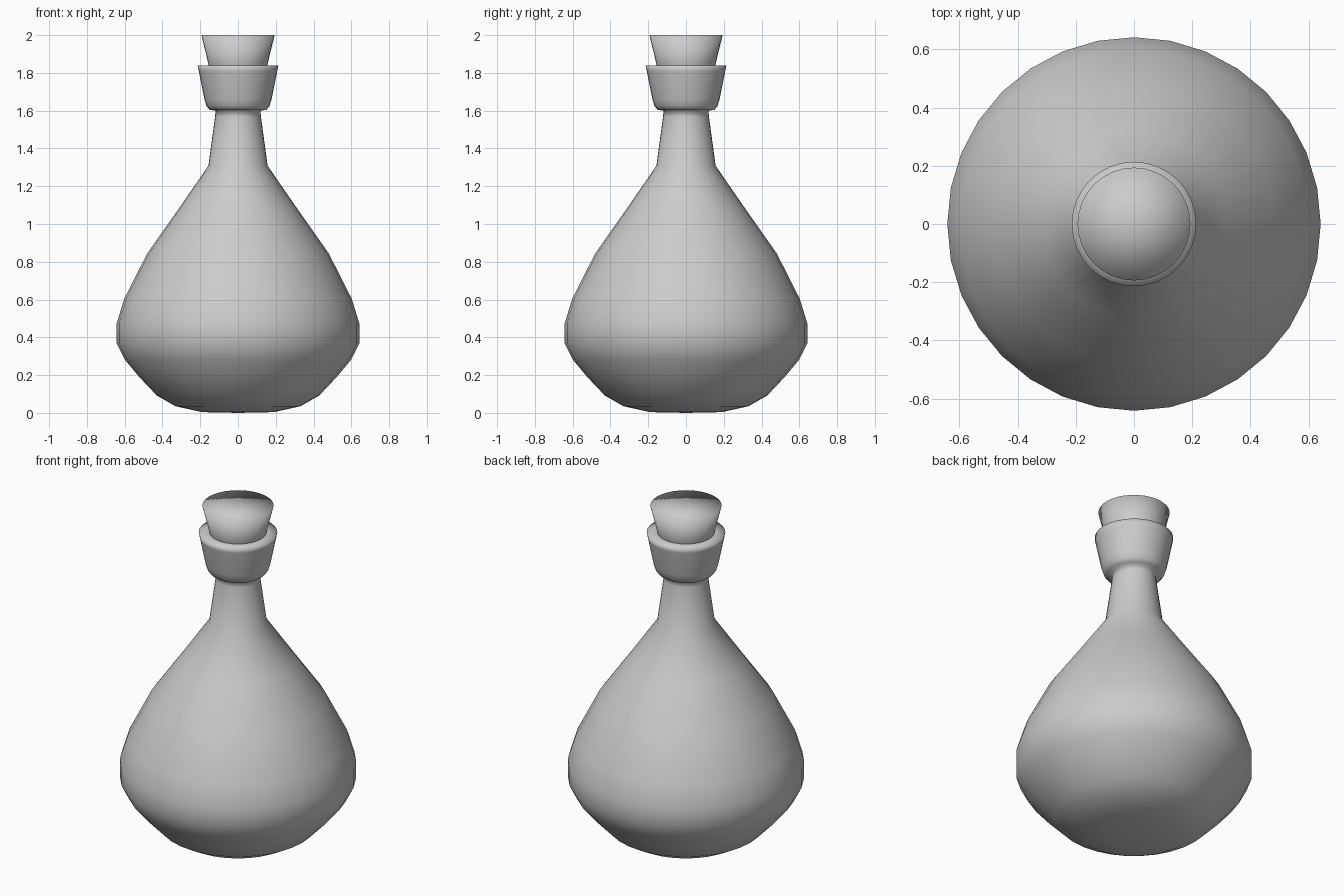
import bpy, bmesh
from math import sin, cos, tau

if "Cube" in bpy.data.objects:
    bpy.data.objects.remove(bpy.data.objects["Cube"])

SIDES = 32


def lathe(name, profile):
    """Revolve an (r, z) profile about z; radius 0 makes a pole."""
    bm = bmesh.new()
    rings = []
    for r, z in profile:
        if r == 0:
            rings.append([bm.verts.new((0, 0, z))] * SIDES)
        else:
            rings.append([bm.verts.new((r * cos(tau * i / SIDES), r * sin(tau * i / SIDES), z))
                          for i in range(SIDES)])
    for a, b in zip(rings, rings[1:]):
        for i in range(SIDES):
            j = (i + 1) % SIDES
            corners = list(dict.fromkeys((a[i], a[j], b[j], b[i])))
            bm.faces.new(corners).smooth = True
    bmesh.ops.recalc_face_normals(bm, faces=bm.faces)
    mesh = bpy.data.meshes.new(name)
    bm.to_mesh(mesh)
    bm.free()
    obj = bpy.data.objects.new(name, mesh)
    bpy.context.collection.objects.link(obj)
    return obj


# Round flask body, tapered neck and flared lip
lathe("flask", [
    (0, 0), (0.19, 0.004), (0.33, 0.035), (0.43, 0.092), (0.52, 0.187),
    (0.598, 0.28), (0.642, 0.367), (0.642, 0.475), (0.602, 0.605),
    (0.48, 0.845), (0.318, 1.075), (0.157, 1.308), (0.122, 1.565),
    (0.118, 1.60), (0.15, 1.604), (0.167, 1.625), (0.178, 1.66),
    (0.208, 1.81), (0.214, 1.84), (0.155, 1.84), (0, 1.84),
])

# Tapered stopper with a flat top
lathe("stopper", [(0, 1.80), (0.145, 1.80), (0.155, 1.84), (0.194, 2.0), (0, 2.0)])
